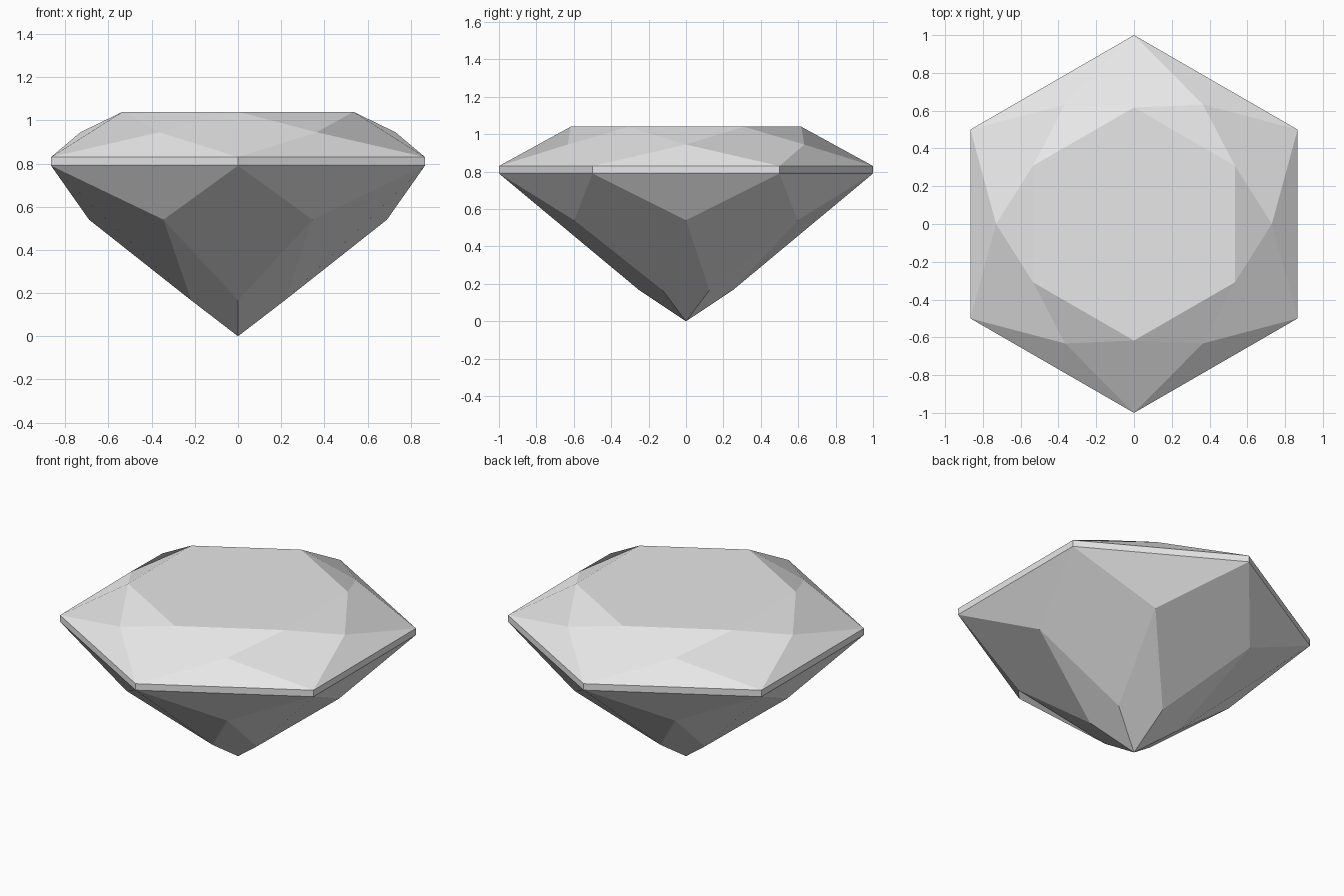
import bpy
import math

if "Cube" in bpy.data.objects:
    bpy.data.objects.remove(bpy.data.objects["Cube"])

SIDES = 6
STEP = 2 * math.pi / SIDES

grey = bpy.data.materials.new("pale_grey")
grey.diffuse_color = (0.8, 0.8, 0.8, 1)
grey.use_nodes = True
grey.node_tree.nodes["Principled BSDF"].inputs["Base Color"].default_value = grey.diffuse_color


def ring(radius, z, offset=0.0):
    """Six points around the axis; offset 0.5 puts them above the side middles."""
    return [(radius * math.cos(-math.pi / 2 + (i + offset) * STEP),
             radius * math.sin(-math.pi / 2 + (i + offset) * STEP), z)
            for i in range(SIDES)]


# Rings of facet corners, from the point up to the flat top
verts = [(0, 0, 0)]
start = {}
for name, points in (
    ("lower", ring(0.25, 0.166)),
    ("pavilion", ring(0.69, 0.54, 0.5)),
    ("girdle_low", ring(1.0, 0.79)),
    ("girdle_high", ring(1.0, 0.83)),
    ("crown", ring(0.73, 0.945, 0.5)),
    ("table", ring(0.617, 1.04)),
):
    start[name] = len(verts)
    verts += points


def v(name, i):
    return start[name] + i % SIDES


faces = [[v("table", i) for i in range(SIDES)]]  # flat top
for i in range(SIDES):
    # Pavilion: tip facets, corner kites and side triangles
    faces.append([0, v("lower", i + 1), v("pavilion", i), v("lower", i)])
    faces.append([v("girdle_low", i), v("pavilion", i - 1), v("lower", i), v("pavilion", i)])
    faces.append([v("girdle_low", i), v("pavilion", i), v("girdle_low", i + 1)])
    # Girdle band
    faces.append([v("girdle_low", i), v("girdle_low", i + 1),
                  v("girdle_high", i + 1), v("girdle_high", i)])
    # Crown: side triangles, corner kites and top triangles
    faces.append([v("girdle_high", i), v("girdle_high", i + 1), v("crown", i)])
    faces.append([v("girdle_high", i), v("crown", i), v("table", i), v("crown", i - 1)])
    faces.append([v("crown", i), v("table", i + 1), v("table", i)])

mesh = bpy.data.meshes.new("cut_gem")
mesh.from_pydata(verts, [], faces)
mesh.materials.append(grey)
mesh.update()
gem = bpy.data.objects.new("cut_gem", mesh)
bpy.context.collection.objects.link(gem)
